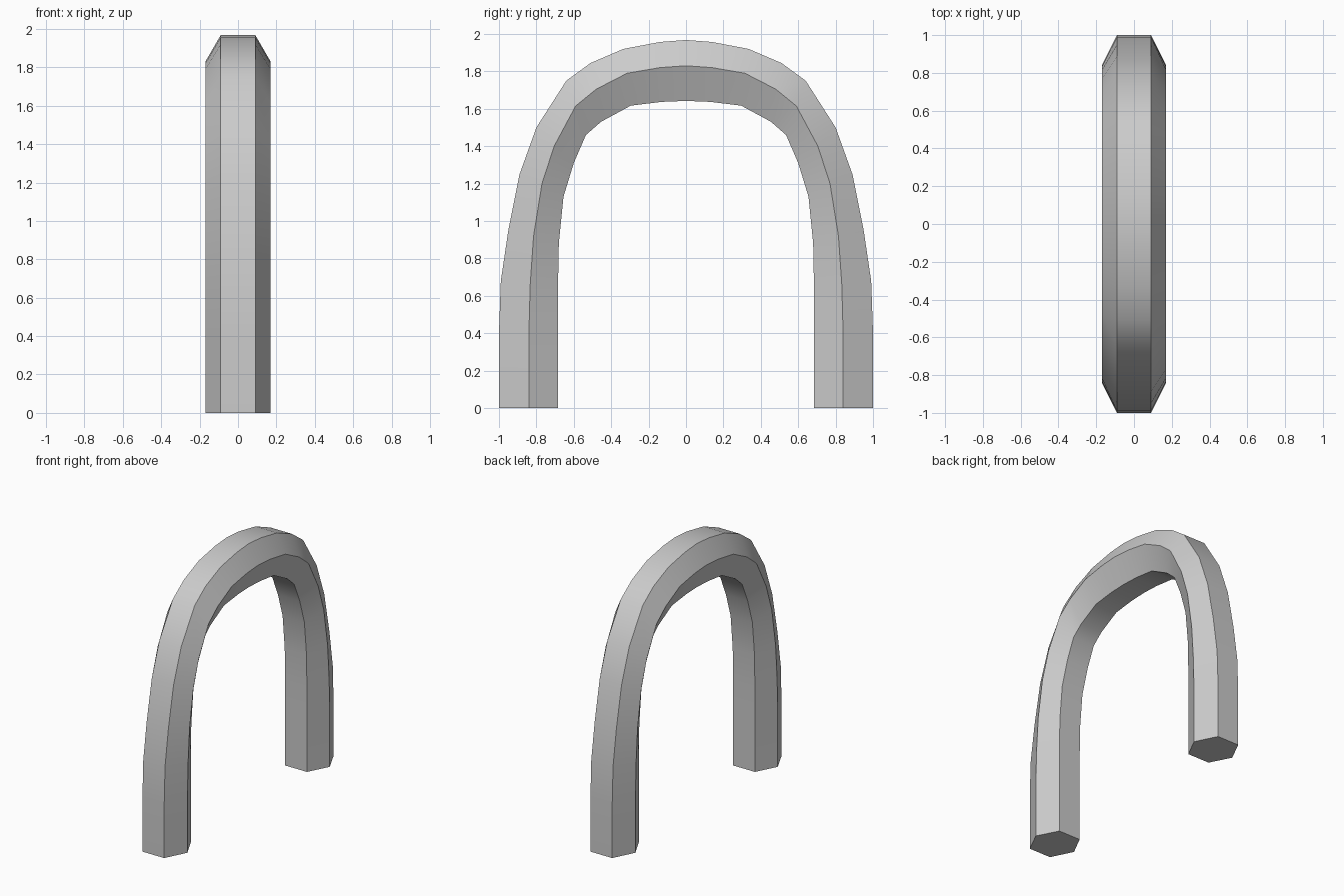
import bpy, bmesh, math

if "Cube" in bpy.data.objects:
    bpy.data.objects.remove(bpy.data.objects["Cube"])

# Rail profiles (y, z), from the foot to the crown
outer = [(1, 0), (1, .40), (.99, .68), (.95, .95), (.89, 1.25), (.80, 1.50),
         (.64, 1.75), (.51, 1.845), (.335, 1.92), (.14, 1.957), (0, 1.968)]
middle = [(.84, 0), (.84, .40), (.833, .66), (.815, .92), (.77, 1.20), (.705, 1.40),
          (.59, 1.615), (.48, 1.705), (.315, 1.79), (.14, 1.82), (0, 1.83)]
inner = [(.685, 0), (.685, .40), (.685, .62), (.68, .88), (.655, 1.13), (.60, 1.31),
         (.535, 1.46), (.455, 1.53), (.295, 1.617), (.13, 1.637), (0, 1.642)]


def full_rail(half):
    """Mirror half an arch to the other leg."""
    return half + [(-y, z) for y, z in half[-2::-1]]


# Six rails running round the hexagonal section
rails = [(.09, outer), (.17, middle), (.09, inner),
         (-.09, inner), (-.17, middle), (-.09, outer)]
bm = bmesh.new()
strips = [[bm.verts.new((x, y, z)) for y, z in full_rail(half)] for x, half in rails]

# Long faces between neighbouring rails
for k in range(6):
    a, b = strips[k], strips[(k + 1) % 6]
    for i in range(len(a) - 1):
        bm.faces.new((a[i], a[i + 1], b[i + 1], b[i]))

# Flat feet
for end in (0, -1):
    bm.faces.new([s[end] for s in strips])
bmesh.ops.recalc_face_normals(bm, faces=bm.faces)

mesh = bpy.data.meshes.new("arch")
bm.to_mesh(mesh)
bm.free()
arch = bpy.data.objects.new("arch", mesh)
bpy.context.collection.objects.link(arch)

# Smooth along the curve, sharp between the hexagon's sides
bpy.context.view_layer.objects.active = arch
arch.select_set(True)
bpy.ops.object.shade_smooth_by_angle(angle=math.radians(30))
